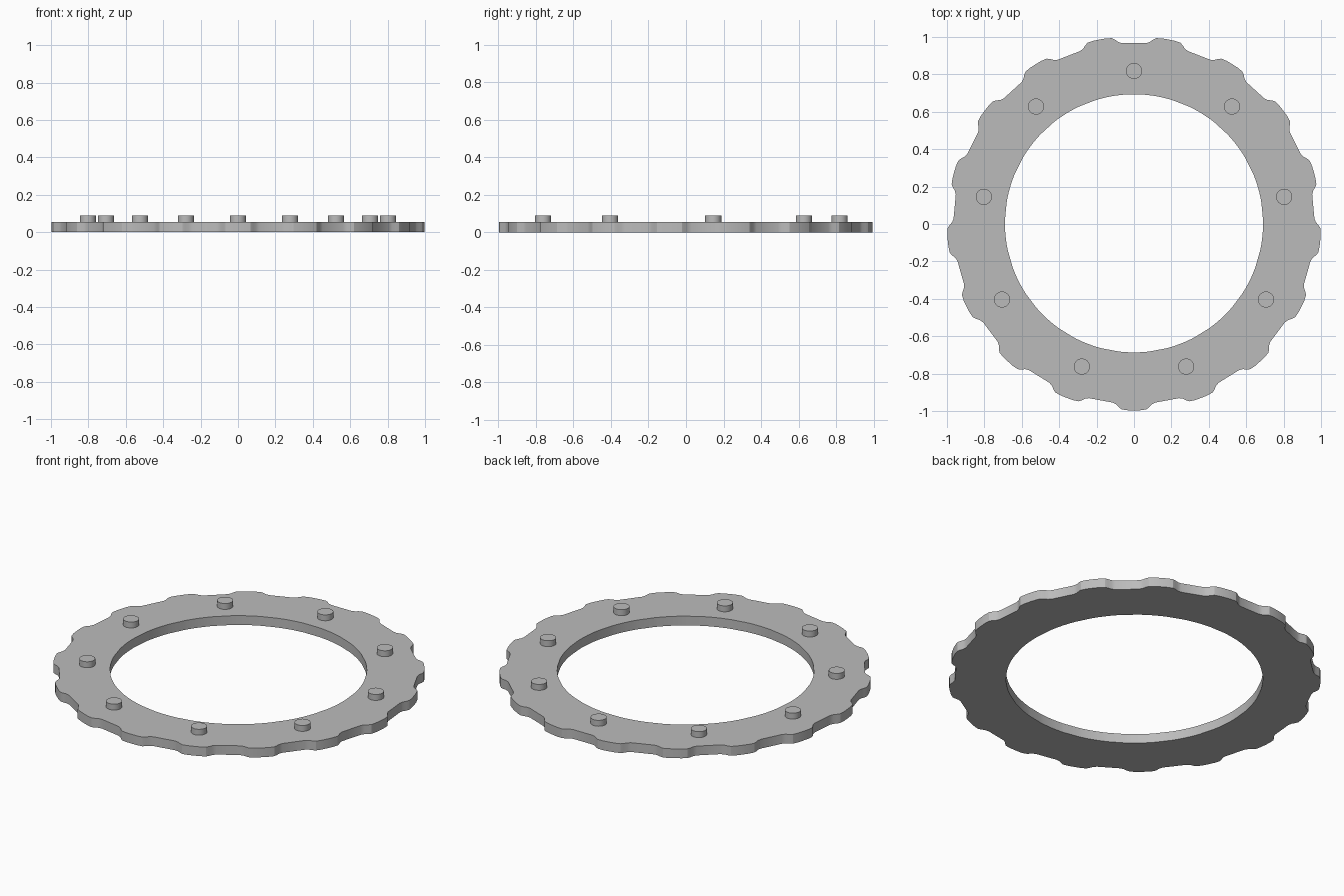
import bpy
import bmesh
from math import sin, cos, radians, pi

cube = bpy.data.objects.get("Cube")
if cube:
    bpy.data.objects.remove(cube, do_unlink=True)

LOBES, PINS = 17, 9
INNER_R, PLATE_TOP, PIN_TOP = 0.69, 0.055, 0.09
PIN_R, PIN_CIRCLE = 0.043, 0.815
CENTRE_Y = 0.0035

grey = bpy.data.materials.new("plain grey")
grey.use_nodes = True
colour = (0.5, 0.5, 0.5, 1)
grey.diffuse_color = colour
grey.node_tree.nodes["Principled BSDF"].inputs["Base Color"].default_value = colour


def finish(obj):
    obj.data.materials.append(grey)
    bpy.ops.object.select_all(action="DESELECT")
    obj.select_set(True)
    bpy.context.view_layer.objects.active = obj
    bpy.ops.object.shade_smooth_by_angle(angle=radians(25))


# Scalloped ring: one lobe profile (degrees from lobe centre, radius) repeated
half = [(6.8, 0.965), (5.6, 0.973), (4.7, 0.987), (3.8, 0.997), (2, 1.0)]
lobe = [(-a, r) for a, r in half] + [(0, 1.0)] + [(a, r) for a, r in reversed(half)]
outline = [(radians(-90 + i * 360 / LOBES + a), r) for i in range(LOBES) for a, r in lobe]

bm = bmesh.new()
outer = [bm.verts.new((r * cos(t), r * sin(t), 0)) for t, r in outline]
inner = [bm.verts.new((INNER_R * cos(t), INNER_R * sin(t), 0)) for t, r in outline]
n = len(outline)
for i in range(n):
    j = (i + 1) % n
    bm.faces.new((inner[i], outer[i], outer[j], inner[j]))
top = bmesh.ops.extrude_face_region(bm, geom=bm.faces[:])["geom"]
bmesh.ops.translate(bm, vec=(0, 0, PLATE_TOP),
                    verts=[v for v in top if isinstance(v, bmesh.types.BMVert)])
bmesh.ops.recalc_face_normals(bm, faces=bm.faces[:])
mesh = bpy.data.meshes.new("scalloped_ring")
bm.to_mesh(mesh)
bm.free()
ring = bpy.data.objects.new("scalloped_ring", mesh)
ring.location.y = CENTRE_Y
bpy.context.collection.objects.link(ring)
finish(ring)

# Short round pins standing on the ring
for i in range(PINS):
    t = pi / 2 + i * 2 * pi / PINS
    bpy.ops.mesh.primitive_cylinder_add(
        vertices=32, radius=PIN_R, depth=PIN_TOP - PLATE_TOP + 0.01,
        location=(PIN_CIRCLE * cos(t), PIN_CIRCLE * sin(t) + CENTRE_Y,
                  (PIN_TOP + PLATE_TOP - 0.01) / 2))
    pin = bpy.context.object
    pin.name = f"pin_{i + 1}"
    finish(pin)
